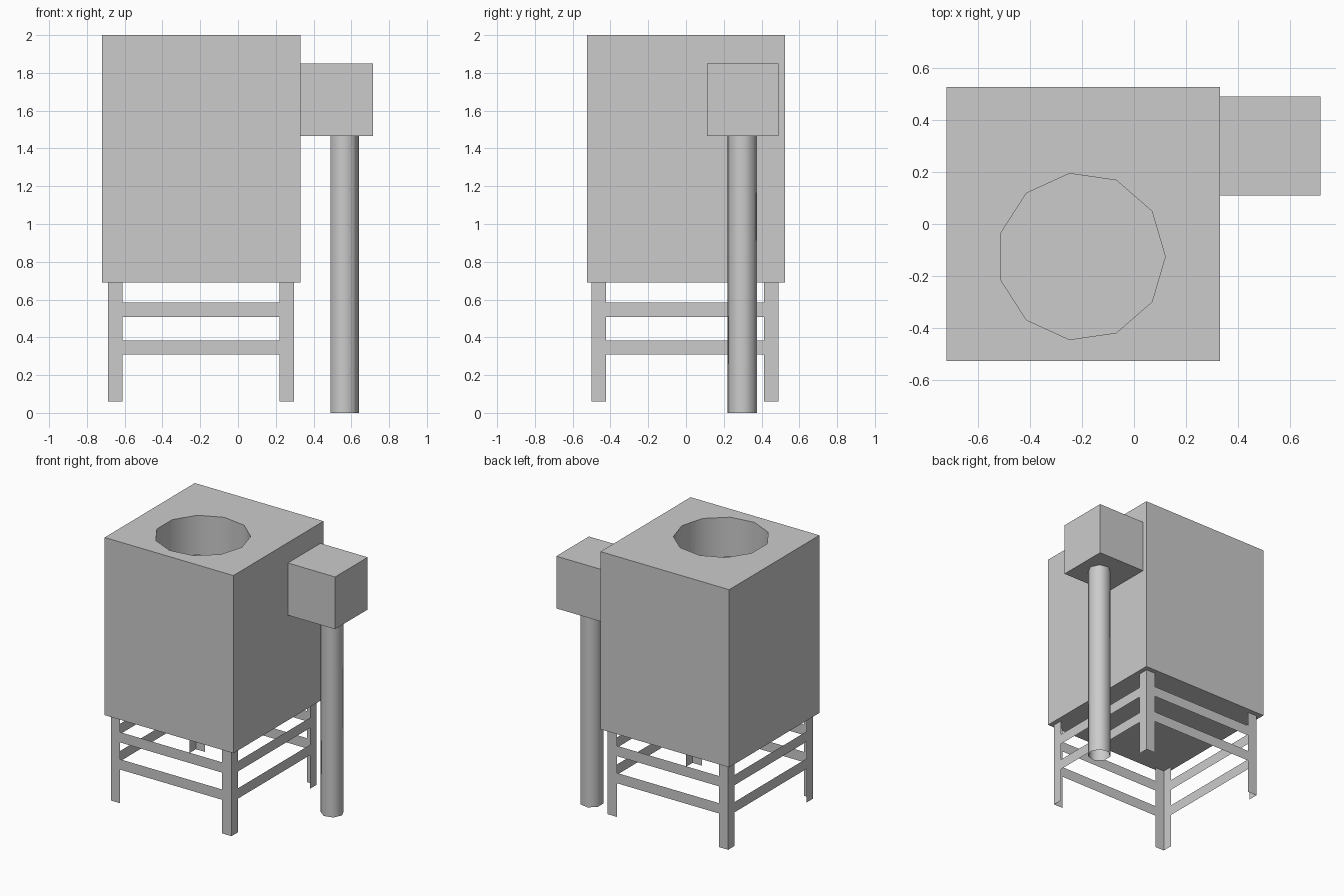
import bpy, bmesh
from math import radians
from mathutils import Matrix, Vector

cube = bpy.data.objects.get("Cube")
if cube:
    bpy.data.objects.remove(cube, do_unlink=True)

grey = bpy.data.materials.new("plain_grey")
grey.use_nodes = True
COLOUR = (0.6, 0.6, 0.6, 1)
grey.diffuse_color = COLOUR
for node in grey.node_tree.nodes:
    if node.type == 'BSDF_PRINCIPLED':
        node.inputs["Base Color"].default_value = COLOUR


def make_object(name, bm):
    mesh = bpy.data.meshes.new(name)
    bm.to_mesh(mesh)
    bm.free()
    mesh.materials.append(grey)
    obj = bpy.data.objects.new(name, mesh)
    bpy.context.collection.objects.link(obj)
    return obj


def box(name, low, high):
    low, high = Vector(low), Vector(high)
    bm = bmesh.new()
    bmesh.ops.create_cube(bm, size=1, matrix=Matrix.Translation((low + high) / 2)
                          @ Matrix.Diagonal((*(high - low), 1)))
    return make_object(name, bm)


def prism(name, sides, radius, x, y, bottom, top, caps):
    """Upright cylinder with its first corner pointing to +x."""
    bm = bmesh.new()
    ring = bmesh.ops.create_circle(bm, segments=sides, radius=radius, cap_ends=True)["verts"]
    bmesh.ops.rotate(bm, verts=ring, matrix=Matrix.Rotation(radians(-90), 3, 'Z'))
    bmesh.ops.translate(bm, verts=ring, vec=(x, y, bottom))
    geom = bmesh.ops.extrude_face_region(bm, geom=bm.faces[:], use_keep_orig=True)["geom"]
    bmesh.ops.translate(bm, verts=[g for g in geom if isinstance(g, bmesh.types.BMVert)],
                        vec=(0, 0, top - bottom))
    bmesh.ops.recalc_face_normals(bm, faces=bm.faces[:])
    if not caps:
        ends = [f for f in bm.faces if abs(f.normal.z) > 0.5]
        bmesh.ops.delete(bm, geom=ends, context='FACES_ONLY')
    return make_object(name, bm)


def smooth(obj, angle):
    bpy.ops.object.select_all(action='DESELECT')
    obj.select_set(True)
    bpy.context.view_layer.objects.active = obj
    bpy.ops.object.shade_smooth_by_angle(angle=radians(angle))


def sheets(name, strips):
    """Thin upright plates, each given by two plan points and a height range."""
    bm = bmesh.new()
    for (x0, y0), (x1, y1), low, high in strips:
        bm.faces.new([bm.verts.new(p) for p in
                      ((x0, y0, low), (x1, y1, low), (x1, y1, high), (x0, y0, high))])
    bmesh.ops.remove_doubles(bm, verts=bm.verts[:], dist=0.0001)
    return make_object(name, bm)


# Main housing with a round well cut into its top
housing = box("housing", (-0.72, -0.525, 0.69), (0.33, 0.525, 2))
cutter = prism("well_cutter", 11, 0.322, -0.202, -0.125, 1.71, 2.2, True)
cutter.hide_render = True
cut = housing.modifiers.new("well", 'BOOLEAN')
cut.operation = 'DIFFERENCE'
cut.solver = 'EXACT'
cut.object = cutter
bpy.context.view_layer.objects.active = housing
bpy.ops.object.modifier_apply(modifier=cut.name)
bpy.data.objects.remove(cutter, do_unlink=True)
smooth(housing, 40)

# Side box and the open pipe below it
box("side_box", (0.33, 0.11, 1.465), (0.715, 0.49, 1.85))
pipe = prism("drain_pipe", 7, 0.079, 0.561, 0.298, 0, 1.466, False)
smooth(pipe, 60)

# Angle-iron legs at the corners of the stand
X = {"right": -0.687, "left": 0.297}
Y = {"front": -0.5, "back": 0.49}
WIDTH = 0.076
for side, x in X.items():
    for end, y in Y.items():
        inner_x = x + (WIDTH if x < 0 else -WIDTH)
        inner_y = y + (WIDTH if y < 0 else -WIDTH)
        sheets(f"{end}_{side}_leg", [((inner_x, y), (x, y), 0.06, 0.69),
                                     ((x, y), (x, inner_y), 0.06, 0.69)])

# Two levels of flat rails between the legs
for level, z in (("lower", 0.308), ("upper", 0.508)):
    for end, y in Y.items():
        sheets(f"{level}_{end}_rail", [((X["right"] + WIDTH, y), (X["left"] - WIDTH, y),
                                        z, z + WIDTH)])
    for side, x in X.items():
        sheets(f"{level}_{side}_rail", [((x, Y["front"] + WIDTH), (x, Y["back"] - WIDTH),
                                         z, z + WIDTH)])
